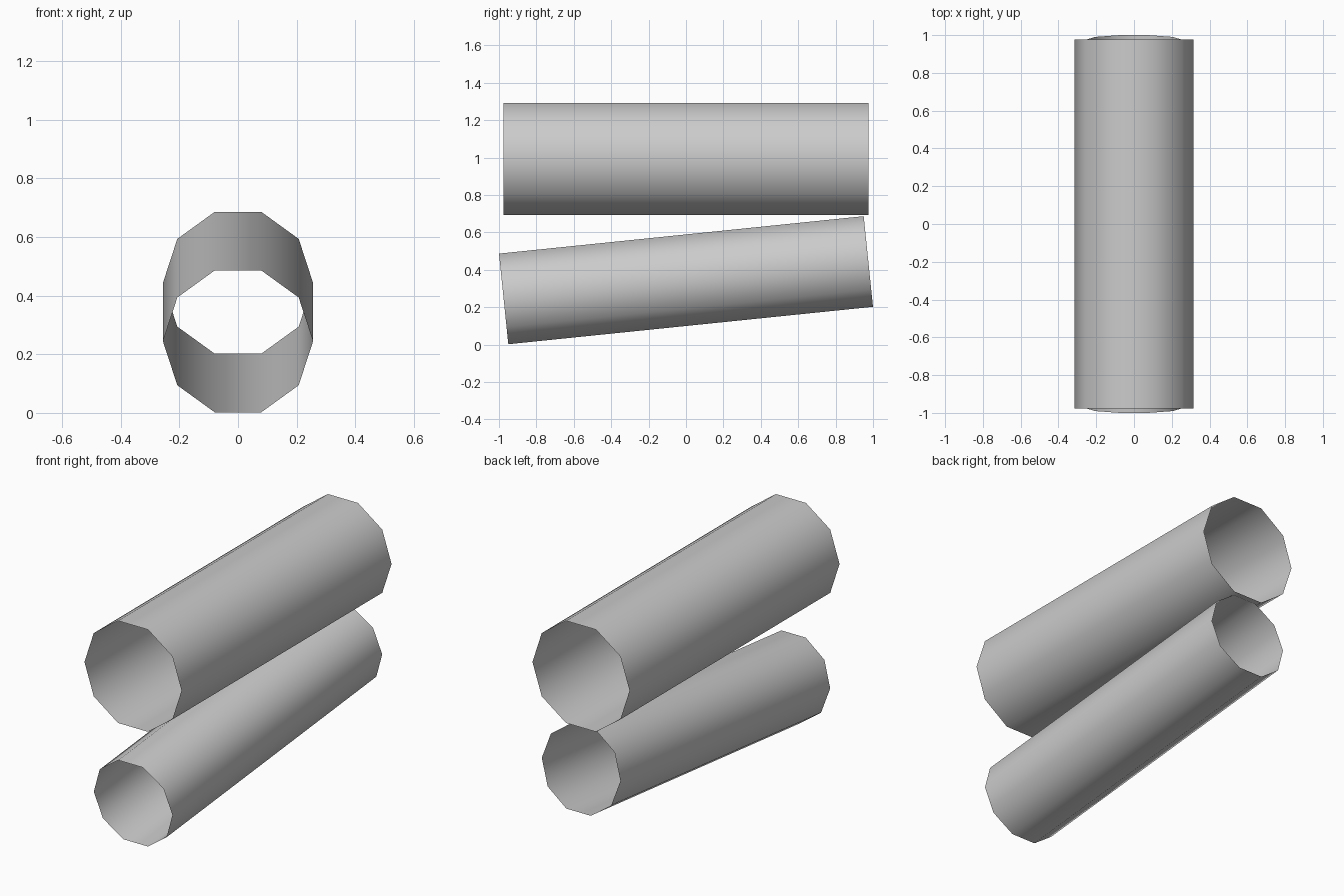
import bpy
import math

if "Cube" in bpy.data.objects:
    bpy.data.objects.remove(bpy.data.objects["Cube"])

grey = bpy.data.materials.new("plain_grey")
grey.diffuse_color = (0.6, 0.6, 0.6, 1)
grey.use_nodes = True
grey.node_tree.nodes["Principled BSDF"].inputs["Base Color"].default_value = grey.diffuse_color


def open_tube(name, radius, length, z, tilt):
    """Ten-sided open tube lying along y, smooth shaded."""
    bpy.ops.mesh.primitive_cylinder_add(
        vertices=10, radius=radius, depth=length, end_fill_type='NOTHING',
        location=(0, 0, z))
    tube = bpy.context.object
    tube.name = name
    # spin 18 degrees so corners sit at the far left and right
    for v in tube.data.vertices:
        x, y, h = v.co
        a = math.atan2(y, x) + math.radians(18)
        v.co = (radius * math.cos(a), h, -radius * math.sin(a))
    tube.rotation_euler.x = tilt
    bpy.ops.object.shade_smooth()
    tube.data.materials.append(grey)
    return tube


# level upper tube
open_tube("upper_tube", 0.316, 1.952, 0.992, 0)
# narrower lower tube, rising towards the back
open_tube("lower_tube", 0.256, 1.96, 0.344, math.atan2(0.2, 1.95))
